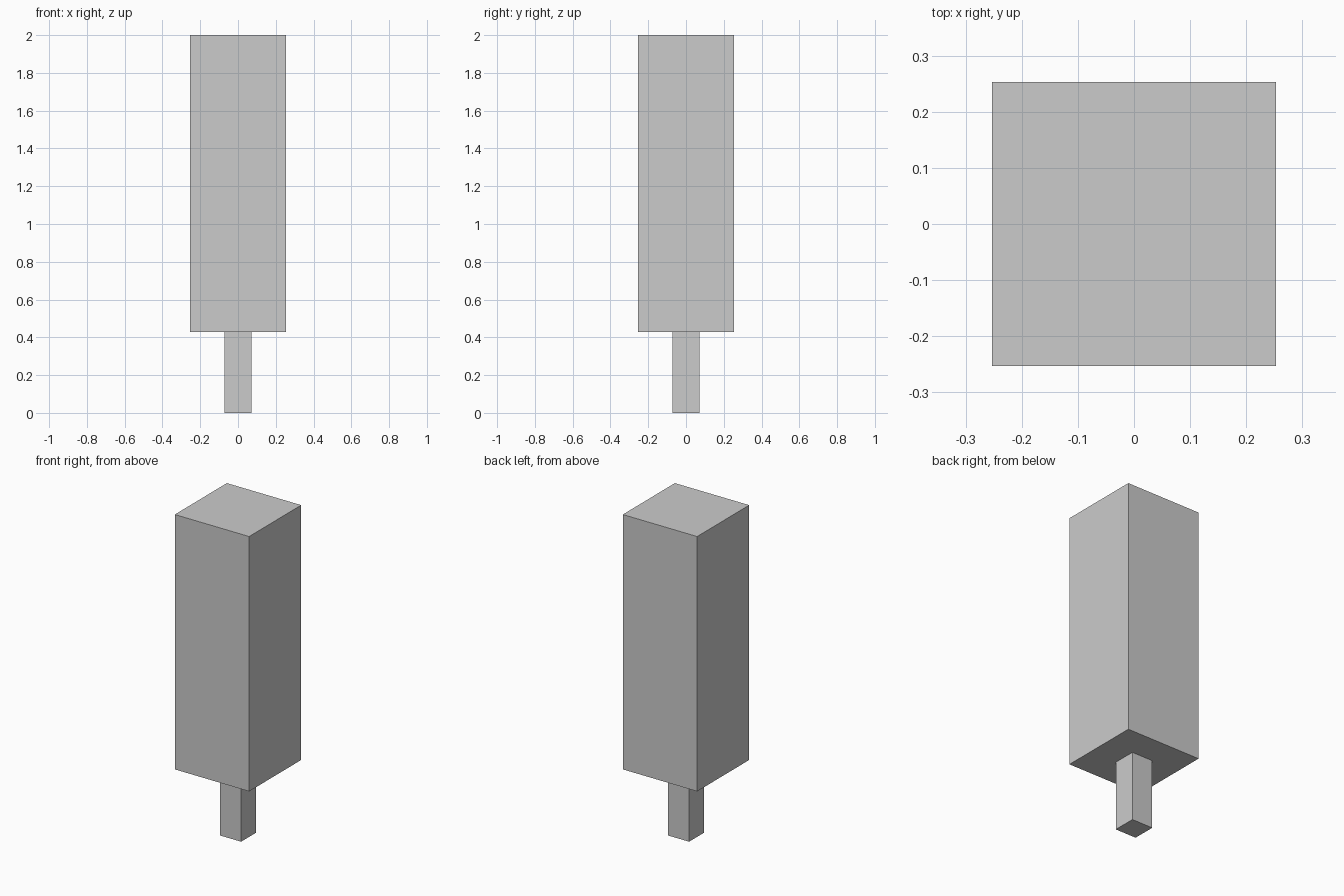
import bpy

if "Cube" in bpy.data.objects:
    bpy.data.objects.remove(bpy.data.objects["Cube"])


def box(name, width, z0, z1):
    """Square-section box spanning z0 to z1, centred on the z axis."""
    bpy.ops.mesh.primitive_cube_add(size=1, location=(0, 0, (z0 + z1) / 2))
    obj = bpy.context.object
    obj.name = name
    obj.scale = (width, width, z1 - z0)
    bpy.ops.object.transform_apply(location=False, rotation=False, scale=True)
    return obj


JOINT_Z = 0.4286

# Thin post standing on the ground
box("trunk", 0.143, 0.0, JOINT_Z)

# Tall block resting on the post
box("foliage_block", 0.507, JOINT_Z, 2.0)
